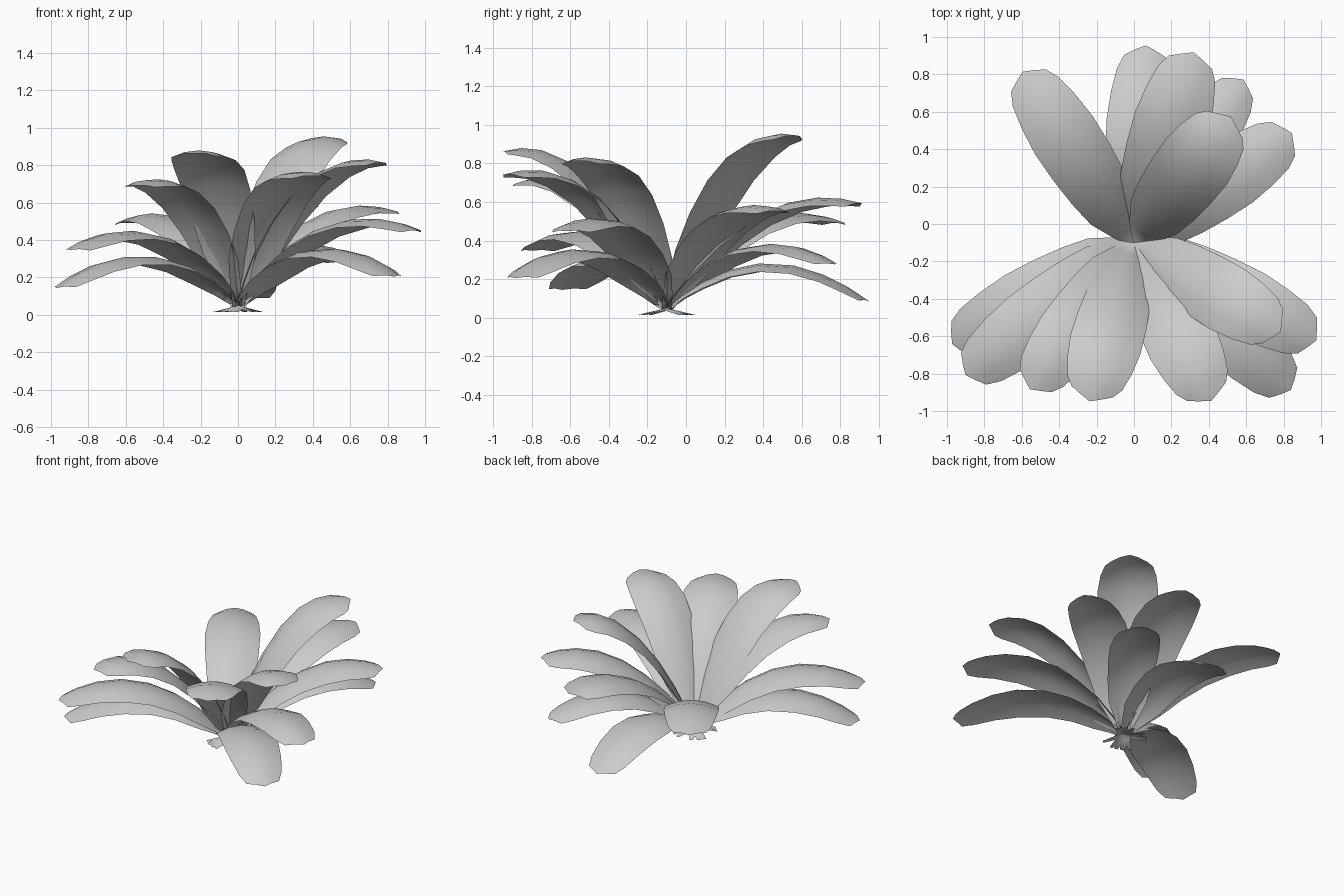
import bpy, bmesh
from mathutils import Vector

old = bpy.data.objects.get("Cube")
if old:
    bpy.data.objects.remove(old, do_unlink=True)

mat = bpy.data.materials.new("pale_grey")
mat.use_nodes = True
grey = (0.6, 0.6, 0.6, 1)
mat.diffuse_color = grey
mat.node_tree.nodes["Principled BSDF"].inputs["Base Color"].default_value = grey

CROWN = Vector((0, -0.1, 0.05))
# Half width along the blade, as (fraction of length, half width)
WIDTHS = [(0, .035), (.08, .085), (.18, .14), (.32, .165), (.48, .18),
          (.65, .185), (.8, .17), (.92, .145), (1, .11)]
COLUMNS = (-1, -.5, 0, .5, 1)


def leaf(name, tip, lift, size=1.0):
    """Arched blade from the crown to the tip, with edges bent downward."""
    tip = Vector(tip)
    out = Vector((tip.x - CROWN.x, tip.y - CROWN.y, 0)).normalized()
    side = Vector((out.y, -out.x, 0))
    bend = CROWN.lerp(tip, 0.47)
    bend.z = lift

    bm = bmesh.new()
    # Narrow root that crosses the crown to the far side
    root = CROWN - out * 0.15
    root.z = 0.015
    rows = [[bm.verts.new(root + side * 0.012 * c) for c in COLUMNS]]
    for t, half in WIDTHS:
        spine = CROWN * (1 - t) ** 2 + bend * 2 * t * (1 - t) + tip * t * t
        along = ((bend - CROWN) * (1 - t) + (tip - bend) * t).normalized()
        up = side.cross(along)
        half *= size
        row = []
        for c in COLUMNS:
            p = spine + side * half * c - up * half * 0.24 * c * c
            if t == 1:  # blunt pointed end
                p += along * (0.03 - 0.05 * abs(c))
            row.append(bm.verts.new(p))
        rows.append(row)
    for a, b in zip(rows, rows[1:]):
        for i in range(len(COLUMNS) - 1):
            bm.faces.new((a[i], a[i + 1], b[i + 1], b[i]))
    bm.normal_update()
    for f in bm.faces:
        f.smooth = True
    mesh = bpy.data.meshes.new(name)
    bm.to_mesh(mesh)
    bm.free()
    mesh.materials.append(mat)
    obj = bpy.data.objects.new(name, mesh)
    bpy.context.collection.objects.link(obj)


# Back leaves
leaf("back_right_leaf", (-.58, .79, .50), .69)
leaf("back_low_leaf", (.06, .93, .10), .49)
leaf("back_middle_leaf", (.31, .89, .60), .74, 1.1)
leaf("back_left_low_leaf", (.57, .75, .29), .56, .9)
leaf("back_left_tall_leaf", (.50, .55, .95), 1.02, 1.1)
leaf("back_left_outer_leaf", (.82, .47, .56), .70)
# Front leaves
leaf("right_outer_leaf", (-.95, -.63, .16), .52)
leaf("right_front_leaf", (-.88, -.79, .36), .64)
leaf("front_right_leaf", (-.54, -.86, .70), .86, .95)
leaf("front_tall_leaf", (-.23, -.92, .87), .97, 1.05)
leaf("front_left_leaf", (.40, -.92, .75), .88, 1.05)
leaf("left_tall_leaf", (.76, -.56, .82), .93)
leaf("left_outer_leaf", (.95, -.61, .46), .68)
leaf("left_low_leaf", (.82, -.87, .22), .56)
